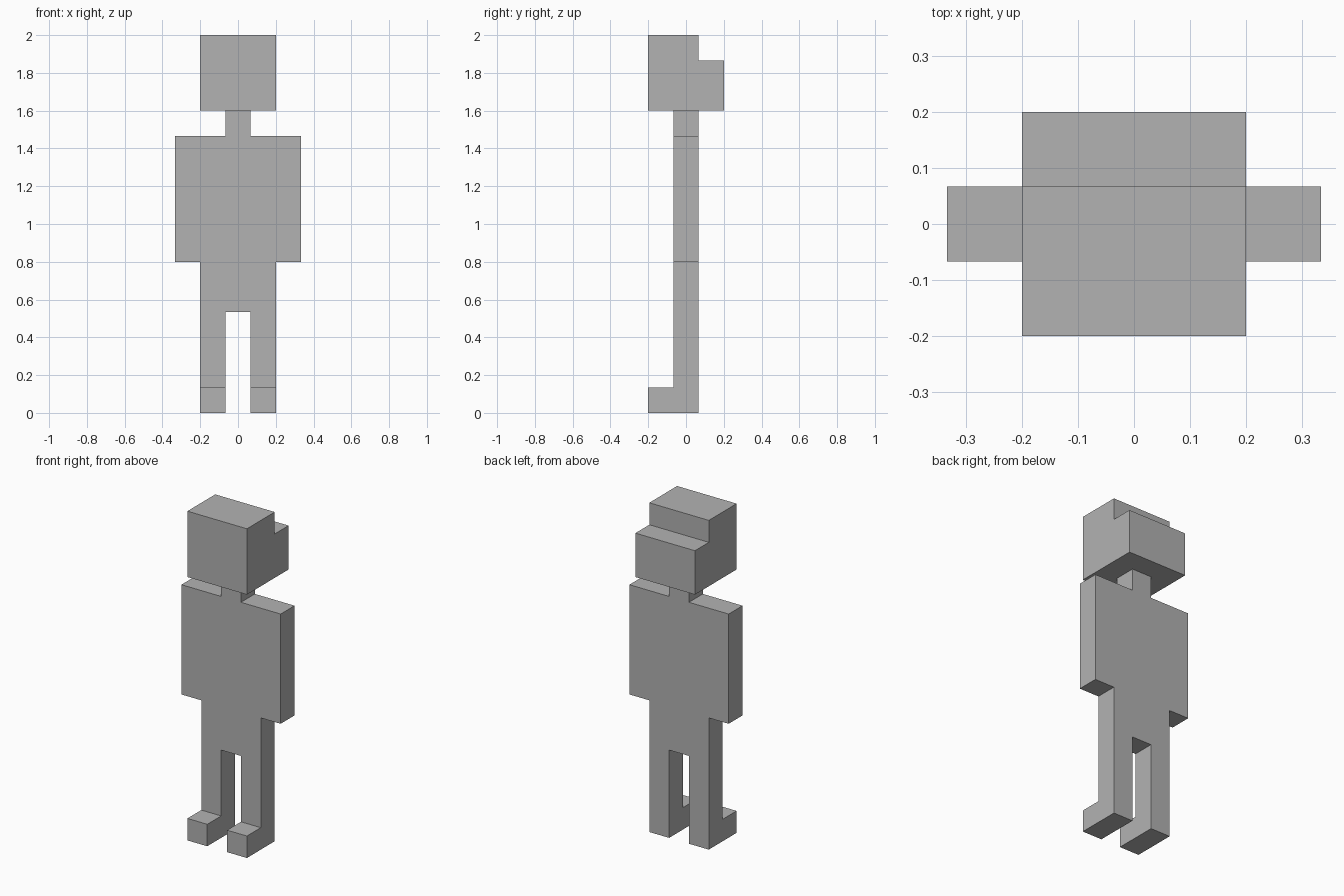
import bpy, bmesh
from mathutils import Vector

if "Cube" in bpy.data.objects:
    bpy.data.objects.remove(bpy.data.objects["Cube"], do_unlink=True)

UNIT = 2 / 15  # the figure is fifteen blocks tall

grey = bpy.data.materials.new("plain grey")
grey.use_nodes = True
colour = (0.448, 0.448, 0.448, 1)
grey.diffuse_color = colour
grey.node_tree.nodes["Principled BSDF"].inputs["Base Color"].default_value = colour


def block(xs, ys, zs):
    """All grid cells in the inclusive ranges xs, ys, zs."""
    span = lambda r: range(r[0], r[1] + 1)
    return {(x, y, z) for x in span(xs) for y in span(ys) for z in span(zs)}


# Parts of the figure as blocks on the grid
parts = {
    "head": block((-1, 1), (-1, 0), (12, 14)),
    "head_back": block((-1, 1), (1, 1), (12, 13)),
    "neck": block((0, 0), (0, 0), (11, 11)),
    "torso": block((-1, 1), (0, 0), (6, 10)),
    "hips": block((-1, 1), (0, 0), (4, 5)),
}
for side, s in (("left", 1), ("right", -1)):
    parts[side + "_arm"] = block((2 * s, 2 * s), (0, 0), (6, 10))
    parts[side + "_leg"] = block((s, s), (0, 0), (0, 3))
    parts[side + "_foot"] = block((s, s), (-1, -1), (0, 0))
solid = set().union(*parts.values())


def build(name, cells):
    """Skin a part, leaving it open where it joins another part."""
    bm = bmesh.new()
    for cell in sorted(cells):
        centre = Vector(cell) + Vector((0, 0, 0.5))
        for axis in range(3):
            for sign in (-1, 1):
                n = Vector((0, 0, 0))
                n[axis] = sign
                if tuple(int(c) for c in Vector(cell) + n) in solid:
                    continue
                u = Vector((n.y, n.z, n.x))
                v = n.cross(u)
                corners = [-u - v, u - v, u + v, v - u]
                bm.faces.new([bm.verts.new((centre + (n + c) / 2) * UNIT)
                              for c in corners])
    # Weld the cells and merge flat areas into single faces
    bmesh.ops.remove_doubles(bm, verts=bm.verts, dist=0.001)
    bmesh.ops.dissolve_limit(bm, angle_limit=0.01, verts=bm.verts, edges=bm.edges)
    mesh = bpy.data.meshes.new(name)
    bm.to_mesh(mesh)
    bm.free()
    mesh.materials.append(grey)
    bpy.context.collection.objects.link(bpy.data.objects.new(name, mesh))


for part_name, part_cells in parts.items():
    build(part_name, part_cells)
